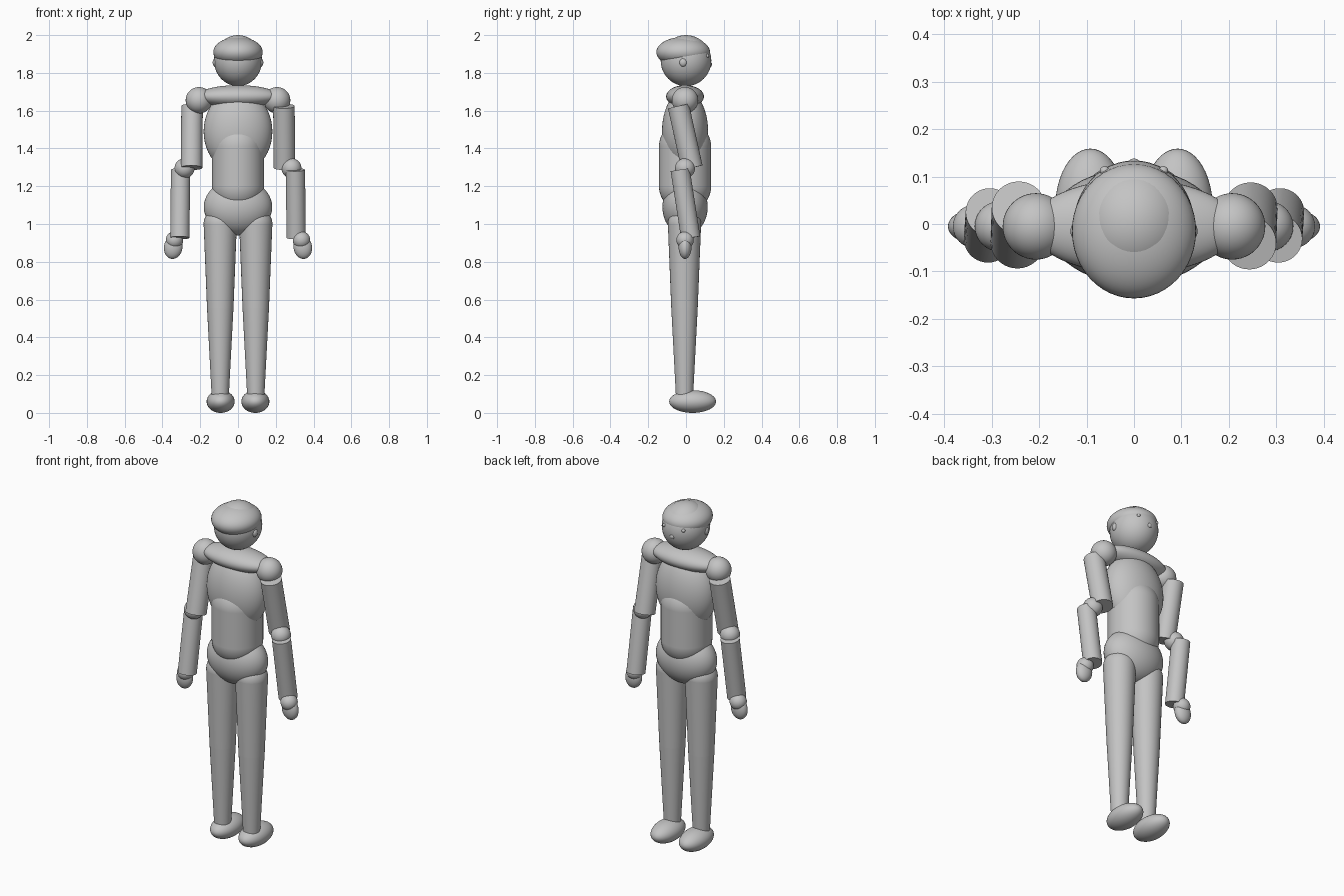
import bpy
from mathutils import Vector

if "Cube" in bpy.data.objects:
    bpy.data.objects.remove(bpy.data.objects["Cube"], do_unlink=True)

# One plain grey for the whole mannequin
grey = bpy.data.materials.new("plain_grey")
grey.use_nodes = True
grey.diffuse_color = (0.55, 0.55, 0.55, 1)
grey.node_tree.nodes["Principled BSDF"].inputs["Base Color"].default_value = grey.diffuse_color


def finish(name):
    obj = bpy.context.object
    obj.name = obj.data.name = name
    obj.data.materials.append(grey)
    bpy.ops.object.shade_smooth_by_angle()
    return obj


def ball(name, centre, radii, tilt=0):
    """Ellipsoid; a single radius gives a sphere."""
    if not isinstance(radii, tuple):
        radii = (radii,) * 3
    bpy.ops.mesh.primitive_uv_sphere_add(segments=48, ring_count=24, location=centre)
    bpy.context.object.scale = radii
    bpy.context.object.rotation_euler.y = tilt
    return finish(name)


def limb(name, low, high, r_low, r_high):
    """Straight or tapered cylinder between two points."""
    low, high = Vector(low), Vector(high)
    axis = high - low
    bpy.ops.mesh.primitive_cone_add(vertices=48, radius1=r_low, radius2=r_high,
                                    depth=axis.length, location=(low + high) / 2)
    bpy.context.object.rotation_euler = axis.to_track_quat("Z", "Y").to_euler()
    return finish(name)


# Head and cap of hair
ball("head", (0, 0, 1.865), (0.127, 0.134, 0.135))
ball("hair", (0, -0.015, 1.91), (0.131, 0.142, 0.08))
ball("nose", (0, 0.122, 1.845), 0.016)

# Torso
ball("collar", (0, -0.005, 1.675), (0.217, 0.1, 0.06))
ball("chest", (0, -0.005, 1.49), (0.182, 0.122, 0.22))
limb("waist", (0, -0.005, 1.2), (0, -0.005, 1.41), 0.138, 0.138)
ball("waist_top", (0, -0.005, 1.41), 0.138)
ball("waist_bottom", (0, -0.005, 1.2), 0.138)
ball("pelvis", (0, -0.005, 1.09), (0.181, 0.12, 0.15))

for side, s in (("left", 1), ("right", -1)):
    # Face details
    ball(side + "_eye", (0.062 * s, 0.112, 1.89), 0.01)
    ball(side + "_ear", (0.12 * s, -0.015, 1.855), (0.014, 0.02, 0.022))

    # Arms: the two sides lean opposite ways
    ball(side + "_shoulder", (0.207 * s, -0.005, 1.655), 0.07)
    limb(side + "_upper_arm", (0.246 * s, 0.035 * s - 0.003, 1.298),
         (0.243 * s, -0.037 * s - 0.003, 1.624), 0.057, 0.057)
    ball(side + "_elbow", (0.283 * s, -0.005, 1.295), 0.053)
    limb(side + "_forearm", (0.308 * s, 0.028 * s - 0.003, 0.927),
         (0.304 * s, -0.028 * s - 0.003, 1.287), 0.051, 0.051)
    ball(side + "_wrist", (0.336 * s, -0.005, 0.915), 0.046)
    ball(side + "_hand", (0.343 * s, -0.005, 0.877), (0.049, 0.034, 0.062), -0.15 * s)

    # Legs
    x = 0.094 * s
    ball(side + "_hip", (x, -0.008, 1.0), 0.088)
    limb(side + "_thigh", (x, -0.008, 0.555), (x, -0.008, 1.0), 0.07, 0.088)
    ball(side + "_knee", (x, -0.008, 0.555), 0.07)
    limb(side + "_shin", (x, -0.008, 0.08), (x, -0.008, 0.555), 0.045, 0.07)
    ball(side + "_foot", (0.092 * s, 0.035, 0.06), (0.074, 0.124, 0.06))
